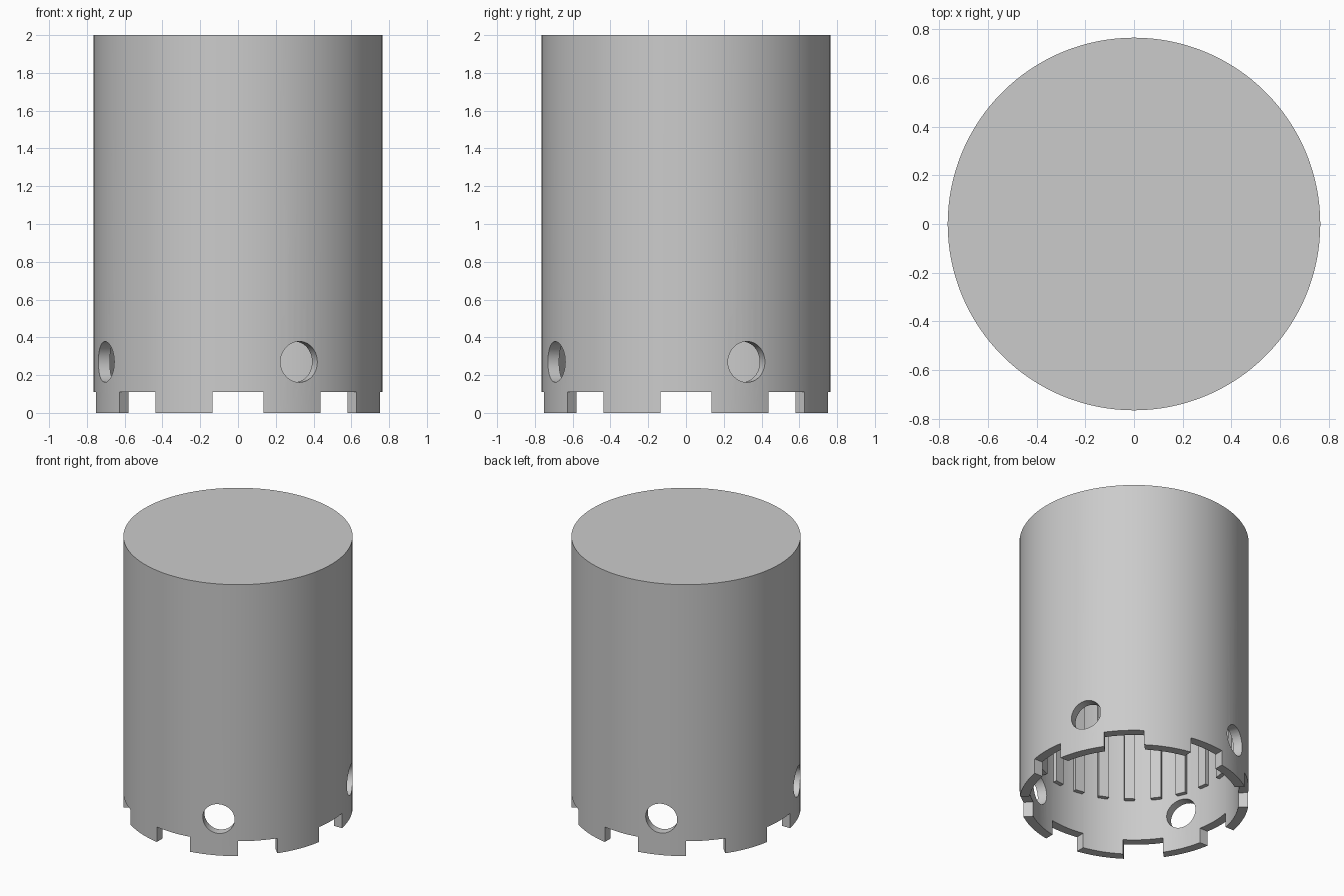
import bpy, bmesh, math
from mathutils import Matrix

if "Cube" in bpy.data.objects:
    bpy.data.objects.remove(bpy.data.objects["Cube"])

R, R_IN, H, CEIL = 0.765, 0.70, 2.0, 1.93
SEG = 128


def make_object(name, bm):
    bmesh.ops.recalc_face_normals(bm, faces=bm.faces)
    mesh = bpy.data.meshes.new(name)
    bm.to_mesh(mesh)
    bm.free()
    obj = bpy.data.objects.new(name, mesh)
    bpy.context.collection.objects.link(obj)
    return obj


def add_box(bm, angle, radius, z, size):
    # box placed at a radius, turned to face outwards
    m = (Matrix.Rotation(angle, 4, 'Z') @ Matrix.Translation((radius, 0, z))
         @ Matrix.Diagonal((*size, 1)))
    bmesh.ops.create_cube(bm, size=1, matrix=m)


# Hollow shell: closed top, open bottom
bm = bmesh.new()
rings = []
for r, z in [(R, H), (R, 0), (R_IN, 0), (R_IN, CEIL)]:
    rings.append([bm.verts.new((r * math.cos(2 * math.pi * i / SEG),
                                r * math.sin(2 * math.pi * i / SEG), z))
                  for i in range(SEG)])
for a, b in zip(rings, rings[1:]):
    for i in range(SEG):
        j = (i + 1) % SEG
        bm.faces.new((a[i], a[j], b[j], b[i]))
bm.faces.new(rings[0])
bm.faces.new(rings[-1])
shell = make_object("cap_shell", bm)

# Cutters: eight rim notches and four round side holes
bm = bmesh.new()
for i in range(8):
    add_box(bm, i * math.pi / 4, 0.75, 0.005, (0.3, 0.268, 0.21))
for deg in (-64.8, 25, 112.5, 203):
    m = (Matrix.Rotation(math.radians(deg), 4, 'Z')
         @ Matrix.Translation((0.75, 0, 0.27)) @ Matrix.Rotation(math.pi / 2, 4, 'Y'))
    bmesh.ops.create_cone(bm, cap_ends=True, segments=40, radius1=0.108,
                          radius2=0.108, depth=0.3, matrix=m)
cutter = make_object("notch_and_hole_cutter", bm)

mod = shell.modifiers.new("cut", 'BOOLEAN')
mod.operation, mod.solver, mod.object = 'DIFFERENCE', 'EXACT', cutter
bpy.context.view_layer.objects.active = shell
shell.select_set(True)
bpy.ops.object.modifier_apply(modifier=mod.name)
bpy.data.objects.remove(cutter)
bpy.ops.object.shade_smooth_by_angle(angle=math.radians(30))

# Vertical grip ribs on the inside wall
bm = bmesh.new()
RIB_LOW, RIB_HIGH = 0.41, CEIL + 0.01
for i in range(24):
    add_box(bm, (i + 0.5) * math.pi / 12, 0.69, (RIB_LOW + RIB_HIGH) / 2,
            (0.04, 0.07, RIB_HIGH - RIB_LOW))
make_object("inner_ribs", bm)
